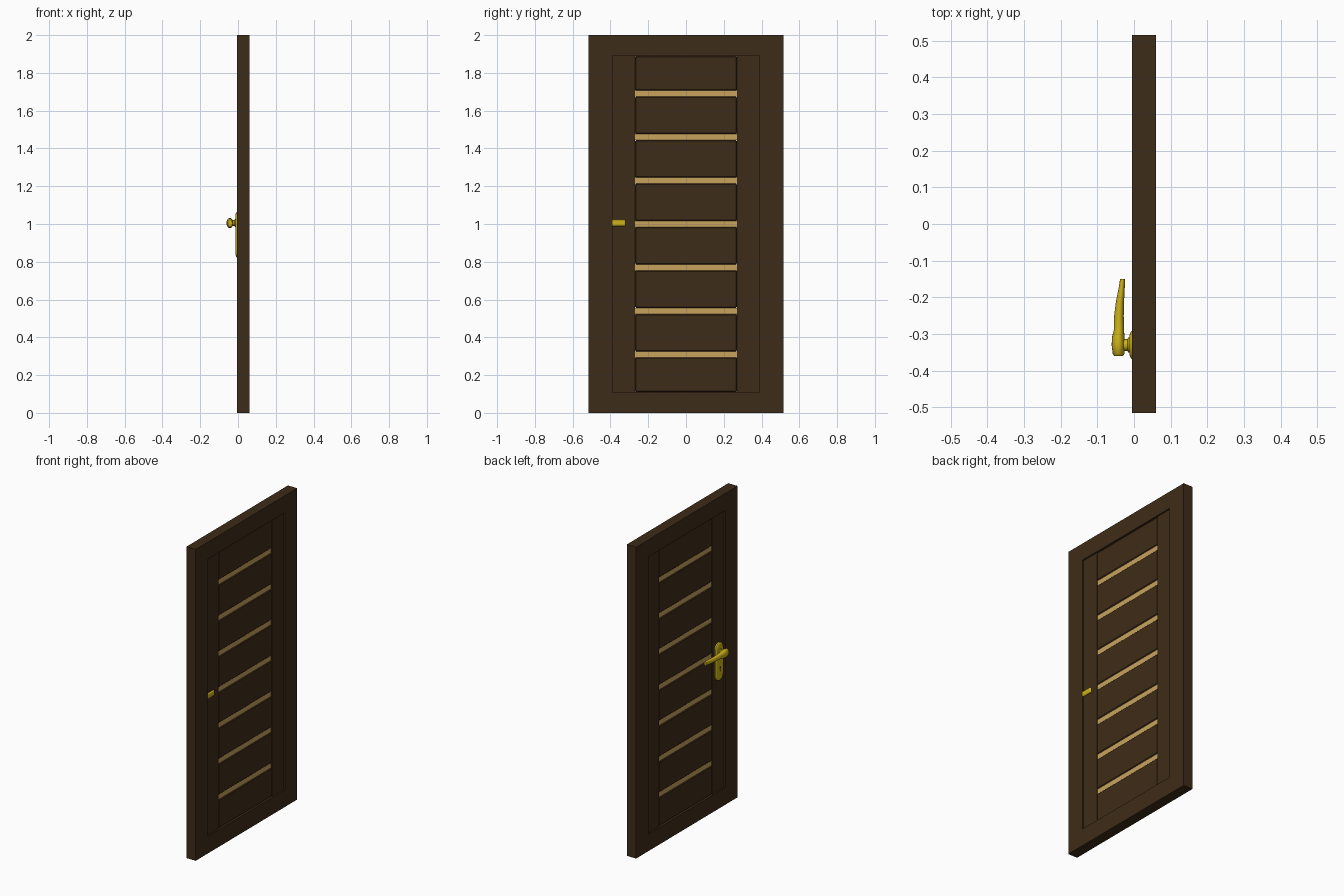
import bpy, bmesh, math

if "Cube" in bpy.data.objects:
    bpy.data.objects.remove(bpy.data.objects["Cube"])


def material(name, rgb):
    m = bpy.data.materials.new(name)
    m.diffuse_color = (*rgb, 1)
    m.use_nodes = True
    m.node_tree.nodes["Principled BSDF"].inputs["Base Color"].default_value = m.diffuse_color
    return m


WOOD = material("dark_wood", (0.048, 0.025, 0.009))
INLAY = material("pale_inlay", (0.58, 0.37, 0.11))
BRASS = material("brass", (0.62, 0.45, 0.01))
DARK = material("keyhole_dark", (0.01, 0.008, 0.005))


def finish(name, bm, mat, bevel=0, segments=1, smooth=False):
    bmesh.ops.recalc_face_normals(bm, faces=bm.faces)
    me = bpy.data.meshes.new(name)
    bm.to_mesh(me)
    bm.free()
    me.materials.append(mat)
    ob = bpy.data.objects.new(name, me)
    bpy.context.collection.objects.link(ob)
    if bevel:
        mod = ob.modifiers.new("bevel", 'BEVEL')
        mod.width, mod.segments = bevel, segments
        mod.limit_method = 'ANGLE'
    if smooth:
        bpy.ops.object.select_all(action='DESELECT')
        ob.select_set(True)
        bpy.context.view_layer.objects.active = ob
        bpy.ops.object.shade_smooth_by_angle(angle=math.radians(40))
    return ob


def box(name, x, y, z, mat, **kw):
    bm = bmesh.new()
    bmesh.ops.create_cube(bm, size=1)
    for v in bm.verts:
        v.co = [(a + b) / 2 + c * (b - a) for (a, b), c in zip((x, y, z), v.co)]
    return finish(name, bm, mat, **kw)


def loft(name, rings, mat, **kw):
    """Skin a list of closed point rings and cap both ends."""
    bm = bmesh.new()
    loops = [[bm.verts.new(p) for p in r] for r in rings]
    n = len(loops[0])
    for a, b in zip(loops, loops[1:]):
        for i in range(n):
            bm.faces.new((a[i], a[(i + 1) % n], b[(i + 1) % n], b[i]))
    bm.faces.new(loops[0])
    bm.faces.new(loops[-1])
    return finish(name, bm, mat, **kw)


# Outer frame: one rectangular ring
X0, X1 = -0.006, 0.06
bm = bmesh.new()
rects = [[(x, sy * w, z) for sy, z in ((-1, lo), (1, lo), (1, hi), (-1, hi))]
         for x, w, lo, hi in ((X0, 0.515, 0, 2), (X1, 0.515, 0, 2),
                              (X1, 0.39, 0.11, 1.89), (X0, 0.39, 0.11, 1.89))]
loops = [[bm.verts.new(p) for p in r] for r in rects]
for a, b in zip(loops, loops[1:] + loops[:1]):
    for i in range(4):
        bm.faces.new((a[i], a[(i + 1) % 4], b[(i + 1) % 4], b[i]))
finish("frame", bm, WOOD)

# Leaf stiles set back inside the frame
LEAF = (X0 + 0.009, X1 - 0.009)
for side, y in (("left", (-0.39, -0.27)), ("right", (0.27, 0.39))):
    box(side + "_stile", LEAF, y, (0.11, 1.89), WOOD)

# Eight bevelled slats with pale inlay strips between them
centres = [0.31 + 0.23 * i for i in range(7)]
edges = [0.11] + [e for c in centres for e in (c - 0.016, c + 0.016)] + [1.89]
for i in range(8):
    box(f"slat_{i + 1}", LEAF, (-0.27, 0.27), (edges[2 * i], edges[2 * i + 1]),
        WOOD, bevel=0.005)
for i, c in enumerate(centres):
    box(f"inlay_{i + 1}", (LEAF[0] + 0.005, LEAF[1] - 0.005), (-0.27, 0.27),
        (c - 0.016, c + 0.016), INLAY)

# Handle back plate: rounded oblong with a softened rim
HY = -0.33


def oblong(x, r):
    pts = []
    for k in range(26):
        t = math.pi * (k % 13) / 12 + (math.pi if k > 12 else 0)
        zc = 1.027 if k <= 12 else 0.86
        pts.append((x, HY + r * math.cos(t), zc + r * math.sin(t)))
    return pts


loft("handle_plate", [oblong(0.004, 0.038), oblong(-0.006, 0.038),
                      oblong(-0.010, 0.034), oblong(-0.012, 0.027)],
     BRASS, smooth=True)


# Handle neck, widening at the plate
def disc(x, r, y=HY, z=1.005, n=20):
    return [(x, y + r * math.cos(2 * math.pi * k / n),
             z + r * math.sin(2 * math.pi * k / n)) for k in range(n)]


loft("handle_neck", [disc(-0.008, 0.022), disc(-0.016, 0.020),
                     disc(-0.018, 0.016), disc(-0.040, 0.016)], BRASS, smooth=True)

# Keyhole
box("keyhole_slot", (-0.0125, -0.008), (HY - 0.003, HY + 0.003), (0.882, 0.902), DARK)
loft("keyhole_round", [disc(-0.008, 0.006, z=0.905), disc(-0.0125, 0.006, z=0.905)], DARK)

# Lever: rounded sections (y, centre x, half depth, half height)
sections = [(-0.360, -0.042, 0.012, 0.018), (-0.354, -0.042, 0.016, 0.024),
            (-0.330, -0.043, 0.018, 0.027), (-0.308, -0.043, 0.017, 0.025),
            (-0.290, -0.041, 0.014, 0.020), (-0.250, -0.041, 0.013, 0.017),
            (-0.210, -0.038, 0.011, 0.016), (-0.170, -0.033, 0.008, 0.016),
            (-0.150, -0.031, 0.007, 0.015)]
loft("handle_lever",
     [[(cx + rx * math.cos(2 * math.pi * k / 20), y,
        1.005 + rz * math.sin(2 * math.pi * k / 20)) for k in range(20)]
      for y, cx, rx, rz in sections], BRASS, smooth=True)

# Small latch pull on the other face
box("latch_pull", (0.045, 0.06), (-0.393, -0.32), (0.988, 1.023), BRASS,
    bevel=0.007, segments=3, smooth=True)
